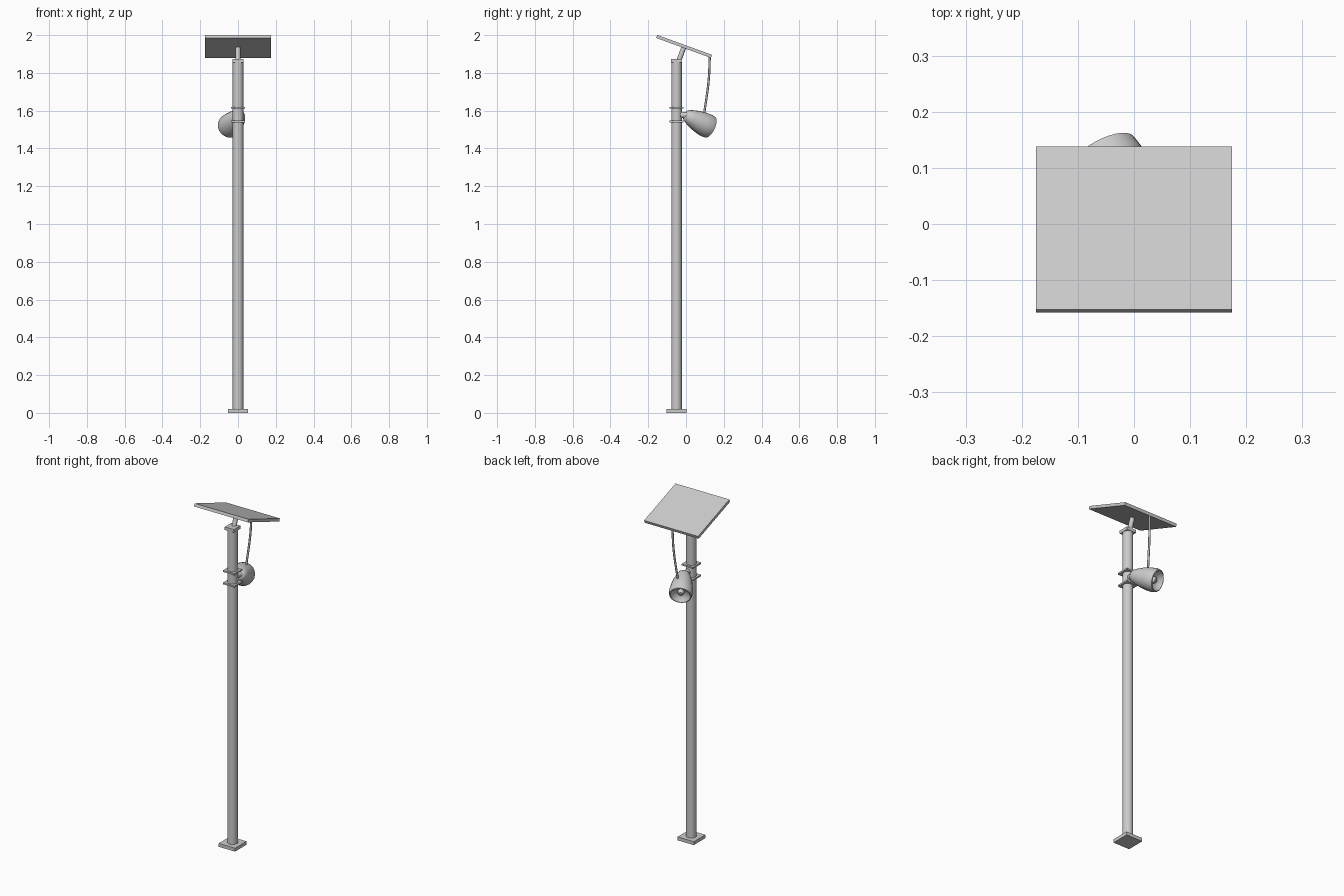
import bpy, bmesh, math
from mathutils import Vector, Matrix

if "Cube" in bpy.data.objects:
    bpy.data.objects.remove(bpy.data.objects["Cube"], do_unlink=True)

grey = bpy.data.materials.new("light_grey_metal")
grey.use_nodes = True
grey.diffuse_color = (0.6, 0.6, 0.6, 1)
grey.node_tree.nodes["Principled BSDF"].inputs["Base Color"].default_value = (0.6, 0.6, 0.6, 1)

POLE_Y = -0.05
TILT = math.radians(-20)


def finish(name, bm, matrix=Matrix(), smooth=False):
    bmesh.ops.recalc_face_normals(bm, faces=bm.faces)
    mesh = bpy.data.meshes.new(name)
    bm.to_mesh(mesh)
    bm.free()
    mesh.transform(matrix)
    mesh.materials.append(grey)
    obj = bpy.data.objects.new(name, mesh)
    bpy.context.collection.objects.link(obj)
    if smooth:
        bpy.ops.object.select_all(action='DESELECT')
        obj.select_set(True)
        bpy.context.view_layer.objects.active = obj
        bpy.ops.object.shade_smooth_by_angle(angle=math.radians(35))
    return obj


def box(name, centre, size, rotation=Matrix()):
    bm = bmesh.new()
    bmesh.ops.create_cube(bm, size=1)
    return finish(name, bm, Matrix.Translation(centre) @ rotation @ Matrix.Diagonal((*size, 1)))


def align(start, end):
    start, end = Vector(start), Vector(end)
    turn = (end - start).to_track_quat('Z', 'Y').to_matrix().to_4x4()
    return Matrix.Translation(start) @ turn


def rod(name, start, end, radius, sides=16):
    length = (Vector(end) - Vector(start)).length
    return lathe(name, [(0, 0), (radius, 0), (radius, length), (0, length)], sides, align(start, end))


def lathe(name, profile, sides, matrix):
    # Spin a (radius, height) profile around local z
    bm = bmesh.new()
    verts = [bm.verts.new((r, 0, h)) for r, h in profile]
    edges = [bm.edges.new(pair) for pair in zip(verts, verts[1:])]
    bmesh.ops.spin(bm, geom=verts + edges, cent=(0, 0, 0), axis=(0, 0, 1),
                   angle=math.tau, steps=sides, use_duplicate=False)
    bmesh.ops.remove_doubles(bm, verts=bm.verts, dist=0.0001)
    return finish(name, bm, matrix, smooth=True)


# Pole with square foot and cap
box("base_plate", (0, POLE_Y, 0.01), (0.106, 0.106, 0.02))
rod("pole", (0, POLE_Y, 0.02), (0, POLE_Y, 1.865), 0.028)
box("pole_cap", (0, POLE_Y, 1.865), (0.06, 0.06, 0.018))

# Square clamp plates and the lamp bracket between them
for name, z in (("lower_clamp", 1.543), ("upper_clamp", 1.615)):
    box(name, (0, POLE_Y, z), (0.074, 0.074, 0.009))
rod("lamp_bracket", (0, POLE_Y, 1.579), (0.012, 0.01, 1.575), 0.016, 12)

# Tilted solar panel on its strut
panel_turn = Matrix.Rotation(TILT, 4, 'X')
panel_centre = Vector((0, -0.01, 1.94))
box("solar_panel", panel_centre, (0.35, 0.309, 0.017), panel_turn)
strut_foot = panel_centre - panel_turn.to_3x3() @ Vector((0, 0, 0.085))
rod("panel_strut", strut_foot, panel_centre, 0.013, 12)

# Lamp shade with hollow reflector and bulb
lamp = align((0.012, 0, 1.576), (-0.055, 0.132, 1.51))
lathe("lamp_shade", [(0, -0.006), (0.02, -0.004), (0.031, 0.004), (0.042, 0.03),
                     (0.053, 0.065), (0.061, 0.105), (0.064, 0.135), (0.06, 0.157),
                     (0.054, 0.159), (0.045, 0.142), (0.022, 0.128), (0, 0.126)], 20, lamp)
lathe("lamp_bulb", [(0, 0.125), (0.018, 0.125), (0.018, 0.138),
                    (0.012, 0.147), (0, 0.15)], 12, lamp)

# Cable hanging from the panel to the lamp
curve = bpy.data.curves.new("power_cable", 'CURVE')
curve.dimensions = '3D'
curve.bevel_depth = 0.006
curve.bevel_resolution = 1
curve.resolution_u = 6
curve.use_fill_caps = True
points = [(0, 0.126, 1.89), (-0.004, 0.12, 1.76), (-0.014, 0.097, 1.59)]
spline = curve.splines.new('BEZIER')
spline.bezier_points.add(len(points) - 1)
for bp, co in zip(spline.bezier_points, points):
    bp.co = co
    bp.handle_left_type = bp.handle_right_type = 'AUTO'
curve.materials.append(grey)
bpy.context.collection.objects.link(bpy.data.objects.new("power_cable", curve))
